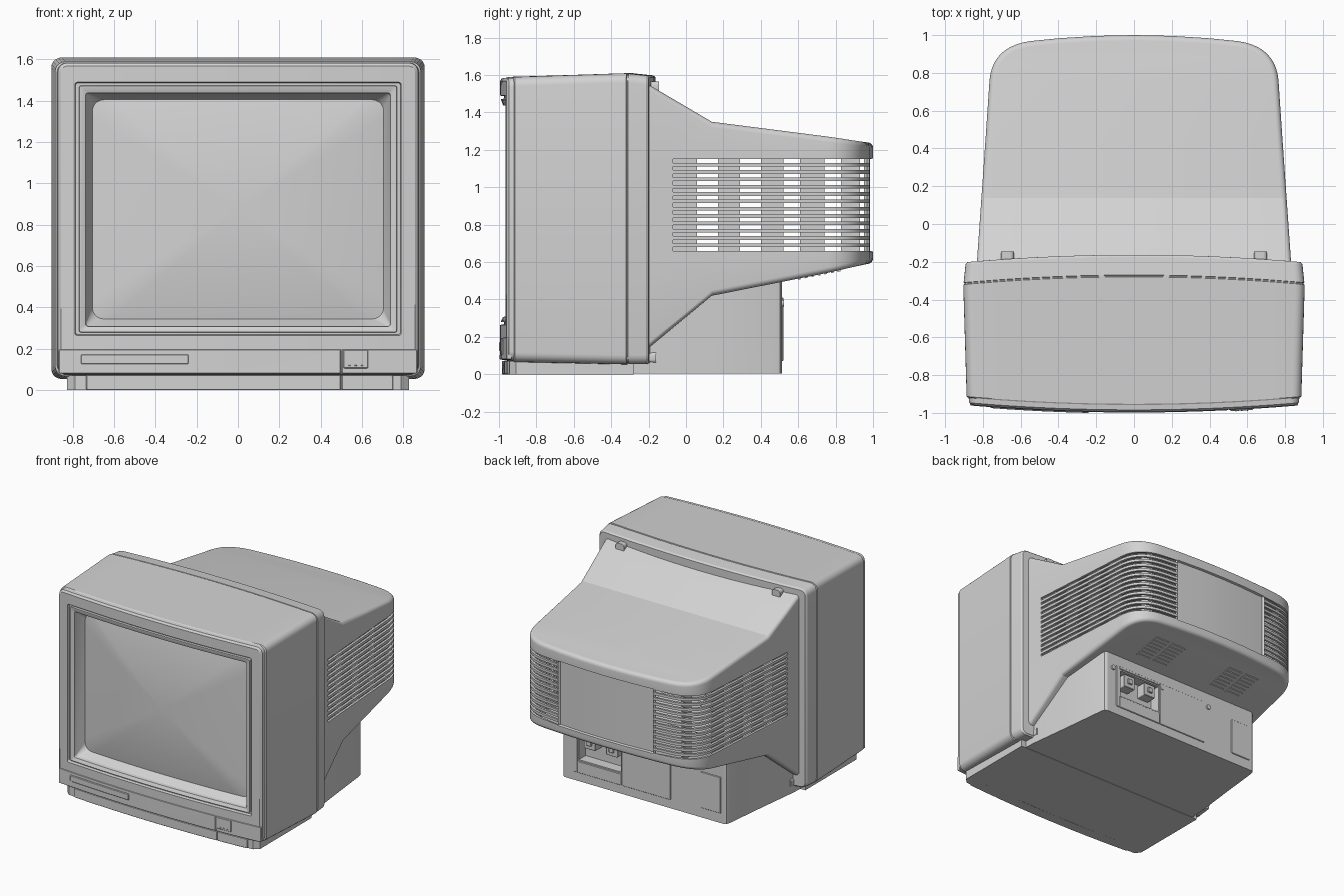
import bpy, bmesh, math
from math import sin, cos, pi, radians

cube = bpy.data.objects.get("Cube")
if cube:
    bpy.data.objects.remove(cube, do_unlink=True)

grey = bpy.data.materials.new("light_grey_plastic")
grey.use_nodes = True
grey.diffuse_color = (0.65, 0.65, 0.65, 1)
grey.node_tree.nodes["Principled BSDF"].inputs["Base Color"].default_value = (0.65, 0.65, 0.65, 1)


def make(name, verts, faces, recalc=True):
    mesh = bpy.data.meshes.new(name)
    mesh.from_pydata(verts, [], faces)
    if recalc:
        bm = bmesh.new()
        bm.from_mesh(mesh)
        bmesh.ops.recalc_face_normals(bm, faces=bm.faces)
        bm.to_mesh(mesh)
        bm.free()
    mesh.materials.append(grey)
    obj = bpy.data.objects.new(name, mesh)
    bpy.context.collection.objects.link(obj)
    return obj


def finish(obj):
    """Apply modifiers, then smooth the gentle edges."""
    bpy.ops.object.select_all(action='DESELECT')
    obj.select_set(True)
    bpy.context.view_layer.objects.active = obj
    for mod in list(obj.modifiers):
        bpy.ops.object.modifier_apply(modifier=mod.name)
    bpy.ops.object.shade_smooth_by_angle(angle=radians(20.5))
    return obj


def ring(w, z0, z1, r, y, bow, cx=0):
    """Rounded rectangle facing the front, bowed along x."""
    pts = []
    for sx, sz, start in ((1, -1, -90), (1, 1, 0), (-1, 1, 90), (-1, -1, 180)):
        zc = z1 - r if sz > 0 else z0 + r
        for k in range(6):
            a = radians(start + 18 * k)
            pts.append((cx + sx * (w - r) + r * cos(a), zc + r * sin(a)))
        if sx != sz:
            continue
        for k in range(1, 12):
            pts.append((cx + sx * (w - r) * (1 - k / 6), z1 if sz > 0 else z0))
    return [(x, y + bow * (x / 0.9) ** 2, z) for x, z in pts]


def loft(name, sections, cap_first=False, cap_last=False, cx=0):
    rings = [ring(*s, cx) for s in sections]
    n = len(rings[0])
    faces = [(j * n + i, j * n + (i + 1) % n, (j + 1) * n + (i + 1) % n, (j + 1) * n + i)
             for j in range(len(rings) - 1) for i in range(n)]
    if cap_first:
        faces.append(tuple(range(n)))
    if cap_last:
        faces.append(tuple(range(len(rings) * n - n, len(rings) * n)))
    return finish(make(name, [v for r in rings for v in r], faces))


def plate(name, x0, x1, z0, z1, front, back, bow=0.04):
    """Bowed plate with a small chamfer at its outer face."""
    w, e = (x1 - x0) / 2, 0.003
    d = e if back > front else -e
    return loft(name, [(w, z0, z1, 0.006, back, bow), (w, z0, z1, 0.006, front + d, bow),
                       (w - e, z0 + e, z1 - e, 0.004, front, bow)], True, True, (x0 + x1) / 2)


def strip_pairs(n):
    """Faces across an outline, joining point i to its opposite."""
    quads = [list(dict.fromkeys((i, i + 1, n - 2 - i, n - 1 - i))) for i in range(n // 2)]
    return [q for q in quads if len(q) > 2]


def prism(name, outline, low, high):
    n = len(outline)
    verts = [(x, y, low(y)) for x, y in outline] + [(x, y, high(y)) for x, y in outline]
    faces = [(i, (i + 1) % n, n + (i + 1) % n, n + i) for i in range(n)]
    for q in strip_pairs(n):
        faces += [q[::-1], [n + i for i in q]]
    return make(name, verts, faces)


def box(name, x0, x1, y0, y1, z0, z1):
    return finish(prism(name, [(x1, y0), (x1, y1), (x0, y1), (x0, y0)], lambda y: z0, lambda y: z1))


def mirrored(half):
    return half + [(-x, y) for x, y in reversed(half) if x > 0]


def profile(points):
    def f(y):
        for (a, za), (b, zb) in zip(points, points[1:]):
            if y <= b:
                return za + (zb - za) * (y - a) / (b - a)
        return points[-1][1]
    return f


# Front case: stepped screen frame, bezel, sides, seam groove and rear rim
loft("front_case", [
    (0.70, 0.35, 1.40, 0.06, -0.88, 0.04), (0.735, 0.31, 1.435, 0.015, -0.955, 0.04),
    (0.738, 0.307, 1.438, 0.012, -0.978, 0.04), (0.762, 0.287, 1.465, 0.012, -0.988, 0.04),
    (0.768, 0.28, 1.472, 0.012, -0.988, 0.04), (0.77, 0.278, 1.474, 0.012, -0.972, 0.04),
    (0.786, 0.268, 1.487, 0.012, -0.972, 0.04), (0.79, 0.264, 1.49, 0.012, -0.995, 0.04),
    (0.857, 0.09, 1.568, 0.03, -0.995, 0.04), (0.872, 0.077, 1.583, 0.045, -0.984, 0.04),
    (0.876, 0.073, 1.586, 0.05, -0.958, 0.04), (0.886, 0.066, 1.59, 0.05, -0.952, 0.04),
    (0.904, 0.053, 1.61, 0.05, -0.280, -0.04), (0.897, 0.06, 1.603, 0.05, -0.278, -0.04),
    (0.897, 0.06, 1.603, 0.05, -0.272, -0.04), (0.902, 0.054, 1.608, 0.05, -0.270, -0.04),
    (0.892, 0.054, 1.598, 0.05, -0.175, -0.04), (0.882, 0.064, 1.588, 0.04, -0.163, -0.04),
    (0.80, 0.17, 1.52, 0.03, -0.163, -0.04)])

# Domed glass
dome = [1, 0.96, 0.9, 0.8, 0.65, 0.5, 0.35, 0.2, 0.06]
loft("screen_glass", [(0.72 * t, 0.875 - 0.54 * t, 0.875 + 0.54 * t, 0.09 * t,
                       -0.89 - 0.05 * (1 - t * t), 0.04) for t in dome], False, True)

# Control strip below the screen
plate("control_strip_right", -0.868, 0.498, 0.08, 0.197, -0.998, -0.97)
plate("control_strip_left", 0.502, 0.868, 0.08, 0.197, -0.998, -0.97)
plate("control_door", -0.76, -0.24, 0.125, 0.172, -1.003, -0.97)
plate("power_button", 0.51, 0.63, 0.105, 0.193, -1.004, -0.97)
for k in range(3):
    plate("indicator", 0.535 + 0.03 * k, 0.545 + 0.03 * k, 0.115, 0.122, -1.007, -0.98)

# Front base and chin
front_edge = [(x, -0.975 + 0.04 * (x / 0.9) ** 2) for x in (0.79, 0.6, 0.4, 0.2, 0)]
finish(prism("front_base", mirrored([(0.828, -0.28), (0.828, -0.91)] + front_edge),
             lambda y: 0, lambda y: 0.07))
plate("chin_right", -0.735, 0.498, 0, 0.072, -0.985, -0.9)
plate("chin_left", 0.502, 0.75, 0, 0.072, -0.985, -0.9)

# Rear housing: outline seen from above, swept between sloping top and bottom
top_z = profile([(-0.25, 1.57), (-0.2, 1.55), (0.14, 1.35), (1, 1.24)])
low_z = profile([(-0.25, 0.12), (-0.2, 0.14), (0.14, 0.42), (1, 0.59)])


def side_x(y):
    return 0.835 - 0.07 * (y + 0.25)


half = [(side_x(y), y) for y in (-0.25, -0.2, -0.07, 0.14, 0.45)]
for k in range(11):
    t = k / 10
    half.append(((1 - t) ** 2 * 0.765 + 2 * t * (1 - t) * 0.75 + t * t * 0.55,
                 (1 - t) ** 2 * 0.76 + 2 * t * (1 - t) * 0.94 + t * t * 0.968))
half += [(x, 1 - 0.032 * (x / 0.55) ** 2) for x in (0.41, 0.4, 0.2, 0)]
outline = mirrored(half)
n = len(outline)
slots = [0.66 + 0.0196 * k for k in range(26)]
fillet = [radians(18 * k) for k in range(6)]
R = 0.03
columns = []
for i, (x, y) in enumerate(outline):
    (xa, ya), (xb, yb) = outline[max(i - 1, 0)], outline[min(i + 1, n - 1)]
    length = math.hypot(xb - xa, yb - ya)
    nx, ny = -(yb - ya) / length, (xb - xa) / length
    if i in (0, n - 1):
        ny = 0
    panel = abs(x) < 0.405 and y > 0.9
    col = [(R * (1 - cos(a)), low_z(y) + R - R * sin(a)) for a in reversed(fillet)]
    col += [(0, 0.655)] + [(0.016 if panel else 0, z) for z in slots] + [(0, 1.155)]
    col += [(R * (1 - cos(a)), top_z(y) - R + R * sin(a)) for a in fillet]
    columns.append([(x + nx * d, y + ny * d, z) for d, z in col])
m = len(columns[0])
faces = []
for i in range(n - 1):
    vent = all(outline[j][1] > -0.08 and abs(outline[j][0]) > 0.405 for j in (i, i + 1))
    for k in range(m - 1):
        s = k - len(fillet) - 1
        if not (vent and 0 <= s < 25 and s % 2 == 0):
            faces.append((i * m + k, (i + 1) * m + k, (i + 1) * m + k + 1, i * m + k + 1))
for q in strip_pairs(n):
    faces += [[i * m for i in reversed(q)], [i * m + m - 1 for i in q]]
housing = make("rear_housing", [v for c in columns for v in c], faces, False)
shell = housing.modifiers.new("shell", 'SOLIDIFY')
shell.thickness, shell.offset = 0.018, -1
finish(housing)

# Upright ribs behind the vent slots
for s in (1, -1):
    for y0, y1, d in ((-0.1, 0.06, 0.02), (0.17, 0.29, 0.02), (0.40, 0.52, 0.02),
                      (0.61, 0.74, 0.02), (0.83, 0.93, 0.13)):
        pts = [(side_x(y0) - d, y0), (side_x(y1) - d, y1),
               (side_x(y1) - d - 0.015, y1), (side_x(y0) - d - 0.015, y0)]
        finish(prism("vent_rib", [(s * x, y) for x, y in pts], lambda y: 0.64, lambda y: 1.17))

# Rear base with a socket recess
foot = [(0.79, -0.3), (0.785, -0.2), (0.745, 0.14), (0.708, 0.48), (0.70, 0.503), (0.68, 0.513)]
base = prism("rear_base", mirrored(foot), lambda y: 0.003, lambda y: low_z(y) + 0.01)
cutter = box("recess_cutter", 0.2, 0.56, 0.43, 0.6, 0.17, 0.38)
cutter.hide_render = True
cut = base.modifiers.new("recess", 'BOOLEAN')
cut.object, cut.operation, cut.solver = cutter, 'DIFFERENCE', 'EXACT'
finish(base)
bpy.data.objects.remove(cutter, do_unlink=True)

# Rear base panels, sockets and screws
for x0, x1, z0, z1 in ((-0.23, 0.19, 0.07, 0.41), (0.57, 0.60, 0.07, 0.41),
                       (0.19, 0.57, 0.07, 0.16), (0.19, 0.57, 0.39, 0.41), (-0.66, -0.49, 0.08, 0.36)):
    plate("rear_panel", x0, x1, z0, z1, 0.52, 0.50, 0)
for x in (0.28, 0.47):
    plate("socket", x - 0.05, x + 0.05, 0.27, 0.37, 0.51, 0.42, 0)
    plate("socket_pin", x - 0.02, x + 0.02, 0.30, 0.34, 0.522, 0.5, 0)
for x in (-0.27, 0.17, 0.63):
    loft("screw", [(0.018, 0.362, 0.398, 0.0179, y, 0) for y in (0.50, 0.525)], True, True, x)

# Louvres under the overhang, and clips on the rear rim
for s in (1, -1):
    for k in range(7):
        y = 0.6 + 0.035 * k
        for x in (0.27, 0.42):
            pts = [(s * x + 0.06, y), (s * x + 0.06, y + 0.015), (s * x - 0.06, y + 0.015), (s * x - 0.06, y)]
            finish(prism("under_louvre", pts, lambda v: low_z(v) - 0.005, lambda v: low_z(v) + 0.005))
    loft("top_clip", [(0.035, 1.50, 1.565, 0.02, y, 0) for y in (-0.21, -0.145)], True, True, s * 0.67)
    loft("bottom_clip", [(0.03, 0.06, 0.12, 0.02, y, 0) for y in (-0.24, -0.16)], True, True, s * 0.76)
